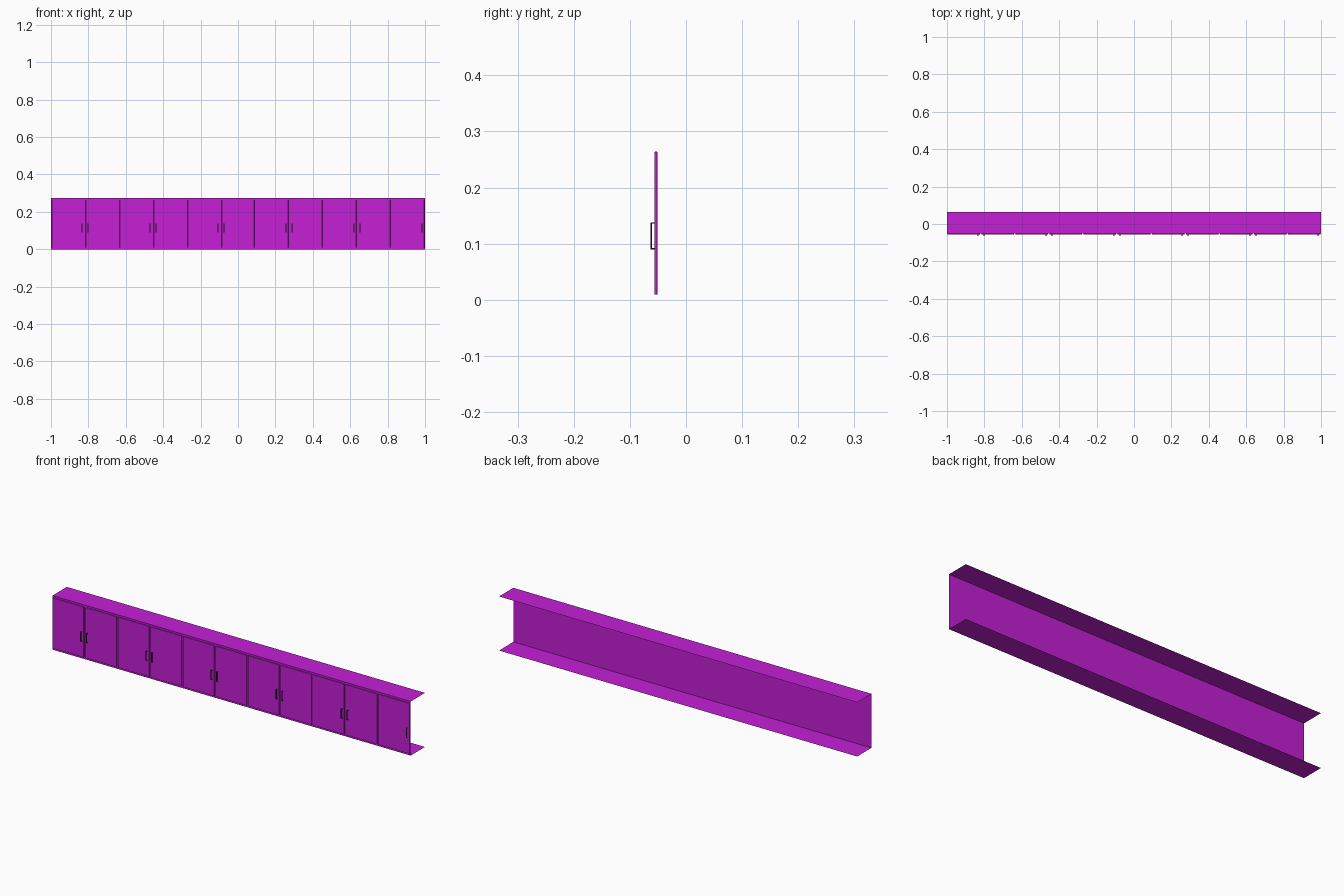
import bpy, bmesh
from mathutils import Vector

cube = bpy.data.objects.get("Cube")
if cube:
    bpy.data.objects.remove(cube, do_unlink=True)


def material(name, colour):
    mat = bpy.data.materials.new(name)
    mat.use_nodes = True
    mat.diffuse_color = colour
    mat.node_tree.nodes["Principled BSDF"].inputs["Base Color"].default_value = colour
    return mat


MAGENTA = material("magenta", (0.55, 0.014, 0.66, 1))
BLACK = material("black", (0.008, 0.008, 0.008, 1))

DOORS = 11
PITCH = 2 / DOORS
GAP = 0.008
HEIGHT = 0.273
DOOR_FRONT, DOOR_BACK, REAR = -0.056, -0.051, 0.063
HANDLE_FRONT = -0.063


def finish(name, bm, mat):
    mesh = bpy.data.meshes.new(name)
    bm.to_mesh(mesh)
    bm.free()
    mesh.materials.append(mat)
    obj = bpy.data.objects.new(name, mesh)
    bpy.context.collection.objects.link(obj)
    return obj


def add_box(bm, lo, hi):
    lo, hi = Vector(lo), Vector(hi)
    verts = bmesh.ops.create_cube(bm, size=1)["verts"]
    bmesh.ops.scale(bm, vec=hi - lo, verts=verts)
    bmesh.ops.translate(bm, vec=(lo + hi) / 2, verts=verts)


def sheet(name, corners):
    bm = bmesh.new()
    bm.faces.new([bm.verts.new(c) for c in corners])
    return finish(name, bm, MAGENTA)


# Open-backed carcass made of thin sheets
for name, z in (("bottom_panel", 0), ("top_panel", HEIGHT)):
    sheet(name, [(-1, DOOR_BACK, z), (1, DOOR_BACK, z), (1, REAR, z), (-1, REAR, z)])
y = DOOR_BACK + 0.0001
sheet("front_panel", [(-1, y, 0), (1, y, 0), (1, y, HEIGHT), (-1, y, HEIGHT)])

for i in range(DOORS):
    left_edge = -1 + i * PITCH
    right_edge = left_edge + PITCH

    # Door slab with softened edges
    bm = bmesh.new()
    add_box(bm, (left_edge + GAP / 2, DOOR_FRONT, 0.009),
            (right_edge - GAP / 2, DOOR_BACK, 0.264))
    door = finish(f"door_{i + 1}", bm, MAGENTA)
    bevel = door.modifiers.new("soft_edges", "BEVEL")
    bevel.width = 0.001
    bevel.segments = 2

    # Bracket handle, on alternating sides so that doors pair up
    x = right_edge - 0.016 if i % 2 == 0 else left_edge + 0.016
    half, bar, low, high = 0.003, 0.002, 0.09, 0.138
    bm = bmesh.new()
    add_box(bm, (x - half, HANDLE_FRONT, low), (x + half, HANDLE_FRONT + bar, high))
    for z in (low, high - bar):
        add_box(bm, (x - half, HANDLE_FRONT + bar, z), (x + half, DOOR_FRONT, z + bar))
    finish(f"handle_{i + 1}", bm, BLACK)
